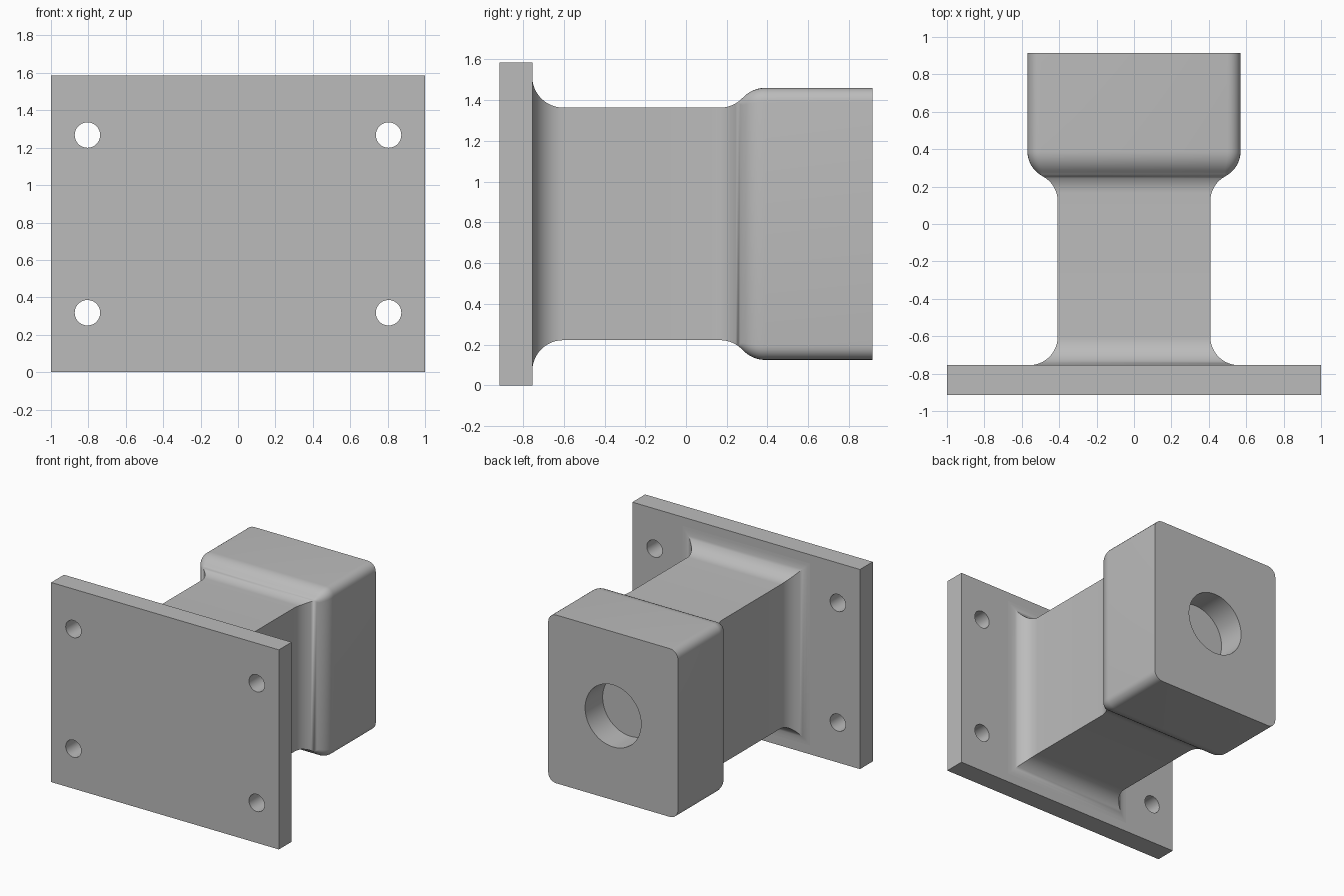
import bpy, bmesh, math
from mathutils import Matrix, Vector

cube = bpy.data.objects.get("Cube")
if cube:
    bpy.data.objects.remove(cube, do_unlink=True)

MID = 0.7925          # height of the centre line
PLATE_FRONT, PLATE_BACK, BACK = -0.915, -0.755, 0.915

steel = bpy.data.materials.new("plain_grey")
steel.use_nodes = True
grey = (0.5, 0.5, 0.5, 1)
steel.diffuse_color = grey
steel.node_tree.nodes["Principled BSDF"].inputs["Base Color"].default_value = grey


def make_object(name, bm):
    bmesh.ops.recalc_face_normals(bm, faces=bm.faces)
    mesh = bpy.data.meshes.new(name)
    bm.to_mesh(mesh)
    bm.free()
    mesh.materials.append(steel)
    obj = bpy.data.objects.new(name, mesh)
    bpy.context.collection.objects.link(obj)
    return obj


def select(obj):
    bpy.ops.object.select_all(action='DESELECT')
    obj.select_set(True)
    bpy.context.view_layer.objects.active = obj


def drill(obj, centres, radius, y0, y1):
    """Cut round holes along y, then shade the part."""
    bm = bmesh.new()
    for x, z in centres:
        place = Matrix.Translation((x, (y0 + y1) / 2, z)) @ Matrix.Rotation(math.pi / 2, 4, 'X')
        bmesh.ops.create_cone(bm, cap_ends=True, segments=48, radius1=radius,
                              radius2=radius, depth=y1 - y0, matrix=place)
    cutter = make_object("hole_cutter", bm)
    cutter.hide_render = True
    mod = obj.modifiers.new("holes", 'BOOLEAN')
    mod.operation, mod.solver, mod.object = 'DIFFERENCE', 'EXACT', cutter
    select(obj)
    bpy.ops.object.modifier_apply(modifier=mod.name)
    bpy.data.objects.remove(cutter, do_unlink=True)
    bpy.ops.object.shade_smooth_by_angle(angle=math.radians(30))


# Mounting plate with four bolt holes
bm = bmesh.new()
size = Vector((2, PLATE_BACK - PLATE_FRONT, 2 * MID))
bmesh.ops.create_cube(bm, size=1, matrix=Matrix.Translation(
    (0, (PLATE_FRONT + PLATE_BACK) / 2, MID)) @ Matrix.Diagonal(size).to_4x4())
plate = make_object("mounting_plate", bm)
bolts = [(sx * 0.805, MID + sz * 0.475) for sx in (-1, 1) for sz in (-1, 1)]
drill(plate, bolts, 0.068, PLATE_FRONT - 0.1, PLATE_BACK + 0.1)

# Arm and head: rectangular sections swept along y
FILLET, HEAD_START, CORNER = 0.152, 0.39, 0.07


def half_size(y, body, head):
    """Half width at y: base fillet, straight body, S-curve up to the head."""
    step = head - body
    length = math.sqrt(step * (4 * FILLET - step))
    u = y - (HEAD_START - length)
    if y < PLATE_BACK + FILLET:
        d = PLATE_BACK + FILLET - max(y, PLATE_BACK)
        return body + FILLET - math.sqrt(max(0, FILLET ** 2 - d * d))
    if u <= 0:
        return body
    if u < length / 2:
        return body + FILLET - math.sqrt(FILLET ** 2 - u * u)
    v = max(0, HEAD_START - y)
    return head - FILLET + math.sqrt(FILLET ** 2 - v * v)


def section(bm, y):
    hx, hz = half_size(y, 0.408, 0.57), half_size(y, 0.571, 0.668)
    t = min(1, max(0, (y - 0.26) / (HEAD_START - 0.26)))
    r = CORNER * math.sqrt(t * (2 - t))
    ring = []
    for i, (sx, sz) in enumerate(((1, 1), (-1, 1), (-1, -1), (1, -1))):
        for k in range(7):
            a = math.radians(90 * i + 15 * k)
            ring.append(bm.verts.new((sx * (hx - r) + r * math.cos(a), y,
                                      MID + sz * (hz - r) + r * math.sin(a))))
    return ring


stations = [PLATE_BACK - 0.05]
stations += [PLATE_BACK + FILLET * (1 - math.cos(math.radians(7.5 * k))) for k in range(1)]
stations += [PLATE_BACK + FILLET * (1 - math.sin(math.radians(90 - 7.5 * k))) for k in range(1, 13)]
stations += [0.12 + (HEAD_START - 0.12) * k / 24 for k in range(25)] + [BACK]
bm = bmesh.new()
rings = [section(bm, y) for y in stations]
for a, b in zip(rings, rings[1:]):
    for i in range(len(a)):
        j = (i + 1) % len(a)
        bm.faces.new((a[i], a[j], b[j], b[i]))
bm.faces.new(rings[0])
bm.faces.new(rings[-1])
bmesh.ops.remove_doubles(bm, verts=bm.verts, dist=1e-4)
arm = make_object("arm_and_head", bm)
# Blind round socket in the back of the head
drill(arm, [(0, MID)], 0.246, BACK - 0.22, BACK + 0.1)
